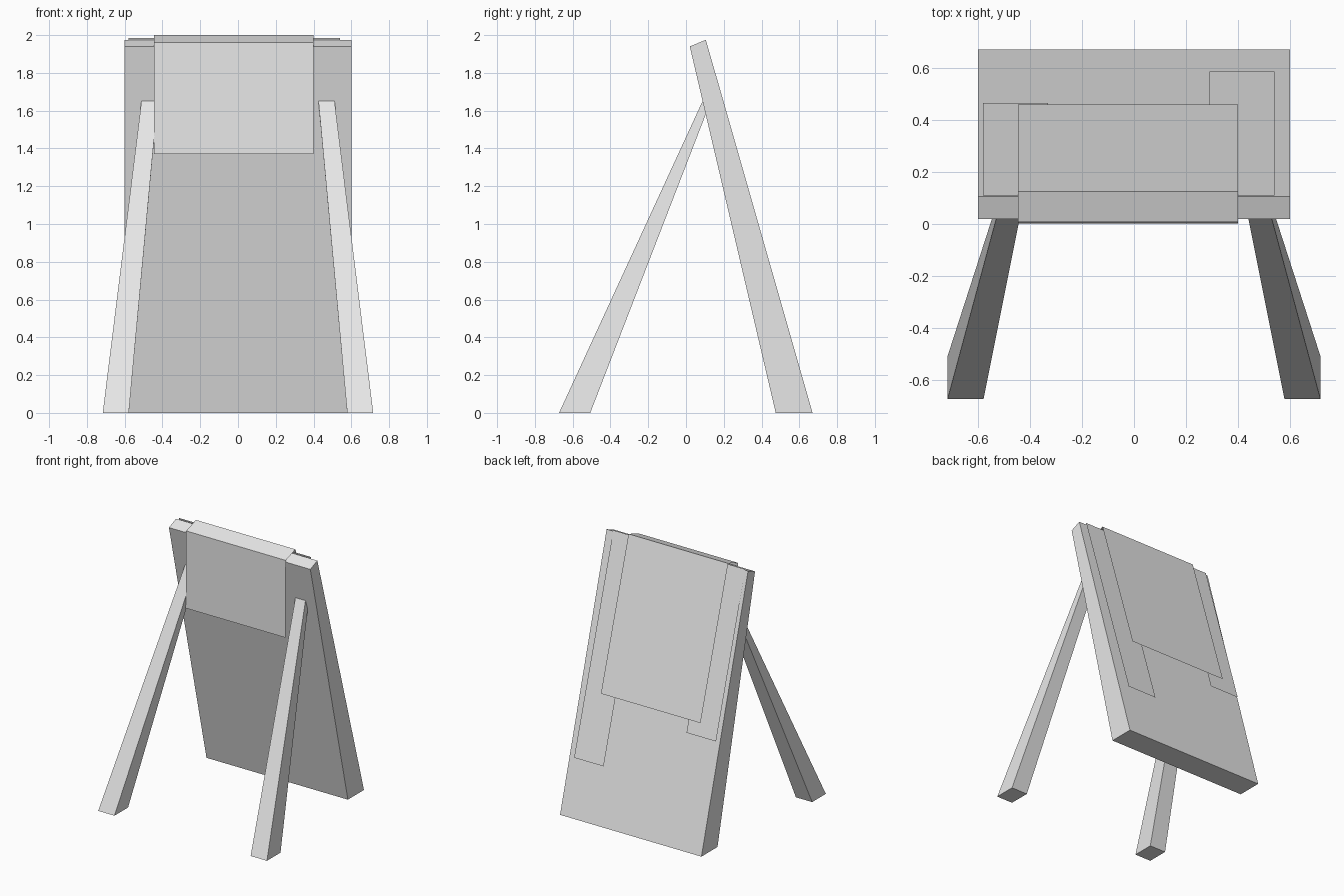
import bpy

if "Cube" in bpy.data.objects:
    bpy.data.objects.remove(bpy.data.objects["Cube"])

grey = bpy.data.materials.new("plain grey")
grey.diffuse_color = (0.8, 0.8, 0.8, 1)
grey.use_nodes = True
grey.node_tree.nodes["Principled BSDF"].inputs["Base Color"].default_value = grey.diffuse_color


def make(name, verts, faces):
    mesh = bpy.data.meshes.new(name)
    mesh.from_pydata(verts, [], faces)
    mesh.materials.append(grey)
    obj = bpy.data.objects.new(name, mesh)
    bpy.context.collection.objects.link(obj)
    return obj


def loft(name, start, end):
    """Closed solid between two matching loops."""
    n = len(start)
    sides = [(i, (i + 1) % n, n + (i + 1) % n, n + i) for i in range(n)]
    caps = [tuple(reversed(range(n))), tuple(range(n, 2 * n))]
    obj = make(name, start + end, sides + caps)
    import bmesh
    bm = bmesh.new()
    bm.from_mesh(obj.data)
    bmesh.ops.recalc_face_normals(bm, faces=bm.faces)
    bm.to_mesh(obj.data)
    bm.free()
    return obj


def sheet(name, x0, x1, path):
    """Open thin sheet following a (y, z) path across a width."""
    verts = [(x, y, z) for y, z in path for x in (x0, x1)]
    faces = [(2 * i, 2 * i + 2, 2 * i + 3, 2 * i + 1) for i in range(len(path) - 1)]
    faces = [f[::-1] for f in faces]
    return make(name, verts, faces)


# Leaning back board, slightly thicker at its foot
profile = [(0.475, 0), (0.67, 0), (0.105, 1.975), (0.02, 1.94)]
loft("back_board", [(-0.6, y, z) for y, z in profile],
     [(0.6, y, z) for y, z in profile])

# Splayed, tapering front legs that run into the board
for side, name in ((-1, "left_leg"), (1, "right_leg")):
    foot = [(0.578, -0.672, 0), (0.716, -0.672, 0), (0.716, -0.507, 0), (0.578, -0.507, 0)]
    head = [(0.425, 0.092, 1.66), (0.51, 0.092, 1.66), (0.516, 0.112, 1.60), (0.43, 0.112, 1.60)]
    loft(name, [(side * x, y, z) for x, y, z in foot],
         [(side * x, y, z) for x, y, z in head])

# Cloth draped over the top edge
sheet("draped_cloth", -0.445, 0.40,
      [(0.002, 1.37), (0.008, 1.96), (0.125, 2.0), (0.46, 0.903)])

# Two narrow strips hanging down the back
sheet("long_back_strip", 0.29, 0.54, [(0.11, 1.985), (0.585, 0.422)])
sheet("short_back_strip", -0.58, -0.33, [(0.11, 1.985), (0.465, 0.80)])
